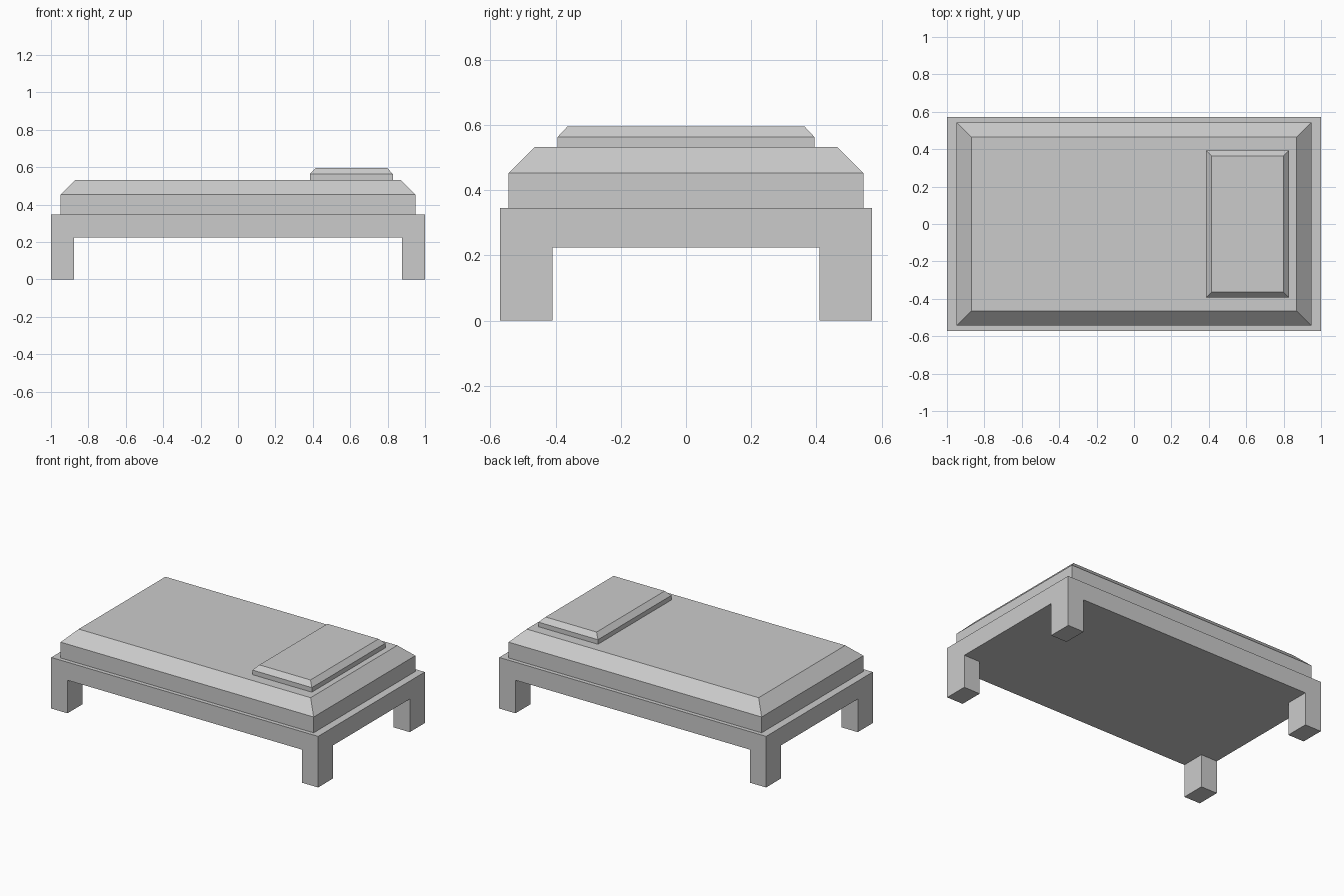
import bpy
import bmesh
from math import radians

if "Cube" in bpy.data.objects:
    bpy.data.objects.remove(bpy.data.objects["Cube"])


def finish(name, bm):
    bmesh.ops.recalc_face_normals(bm, faces=bm.faces[:])
    mesh = bpy.data.meshes.new(name)
    bm.to_mesh(mesh)
    bm.free()
    obj = bpy.data.objects.new(name, mesh)
    bpy.context.collection.objects.link(obj)
    return obj


def extrude(bm, faces, dz):
    geom = bmesh.ops.extrude_face_region(bm, geom=faces)["geom"]
    bmesh.ops.delete(bm, geom=faces, context='FACES_ONLY')
    verts = [g for g in geom if isinstance(g, bmesh.types.BMVert)]
    bmesh.ops.translate(bm, verts=verts, vec=(0, 0, dz))


def bed_frame(half_x, half_y, inner_x, inner_y, leg_top, top):
    """Slab on a 3 x 3 grid, with the four corner cells extruded down as legs."""
    bm = bmesh.new()
    xs = (-half_x, -inner_x, inner_x, half_x)
    ys = (-half_y, -inner_y, inner_y, half_y)
    layers = [[[bm.verts.new((x, y, z)) for y in ys] for x in xs]
              for z in (leg_top, top)]
    corners = []
    for level, v in enumerate(layers):
        for i in range(3):
            for j in range(3):
                face = bm.faces.new((v[i][j], v[i + 1][j], v[i + 1][j + 1], v[i][j + 1]))
                if level == 0 and i != 1 and j != 1:
                    corners.append(face)
    low, high = layers
    for k in range(3):
        for e in (0, 3):
            bm.faces.new((low[k][e], low[k + 1][e], high[k + 1][e], high[k][e]))
            bm.faces.new((low[e][k], low[e][k + 1], high[e][k + 1], high[e][k]))
    bmesh.ops.recalc_face_normals(bm, faces=bm.faces[:])
    for face in corners:
        extrude(bm, [face], -leg_top)
    bmesh.ops.dissolve_limit(bm, angle_limit=radians(1),
                             verts=bm.verts[:], edges=bm.edges[:])
    return finish("bed_frame", bm)


def cushion(name, levels):
    """Stack of rectangles (x0, x1, half_y, z) giving straight sides and a chamfered top."""
    bm = bmesh.new()
    rings = [[bm.verts.new(p) for p in
              ((x0, -hy, z), (x1, -hy, z), (x1, hy, z), (x0, hy, z))]
             for x0, x1, hy, z in levels]
    bm.faces.new(rings[0][::-1])
    bm.faces.new(rings[-1])
    for a, b in zip(rings, rings[1:]):
        for i in range(4):
            j = (i + 1) % 4
            bm.faces.new((a[i], a[j], b[j], b[i]))
    return finish(name, bm)


# Frame with integral corner legs
bed_frame(1.0, 0.571, 0.878, 0.41, 0.224, 0.346)

# Mattress
cushion("mattress", [(-0.948, 0.948, 0.544, 0.346),
                     (-0.948, 0.948, 0.544, 0.453),
                     (-0.869, 0.869, 0.464, 0.532)])

# Pillow at the right-hand end
cushion("pillow", [(0.384, 0.829, 0.394, 0.532),
                   (0.384, 0.829, 0.394, 0.563),
                   (0.415, 0.798, 0.364, 0.595)])
